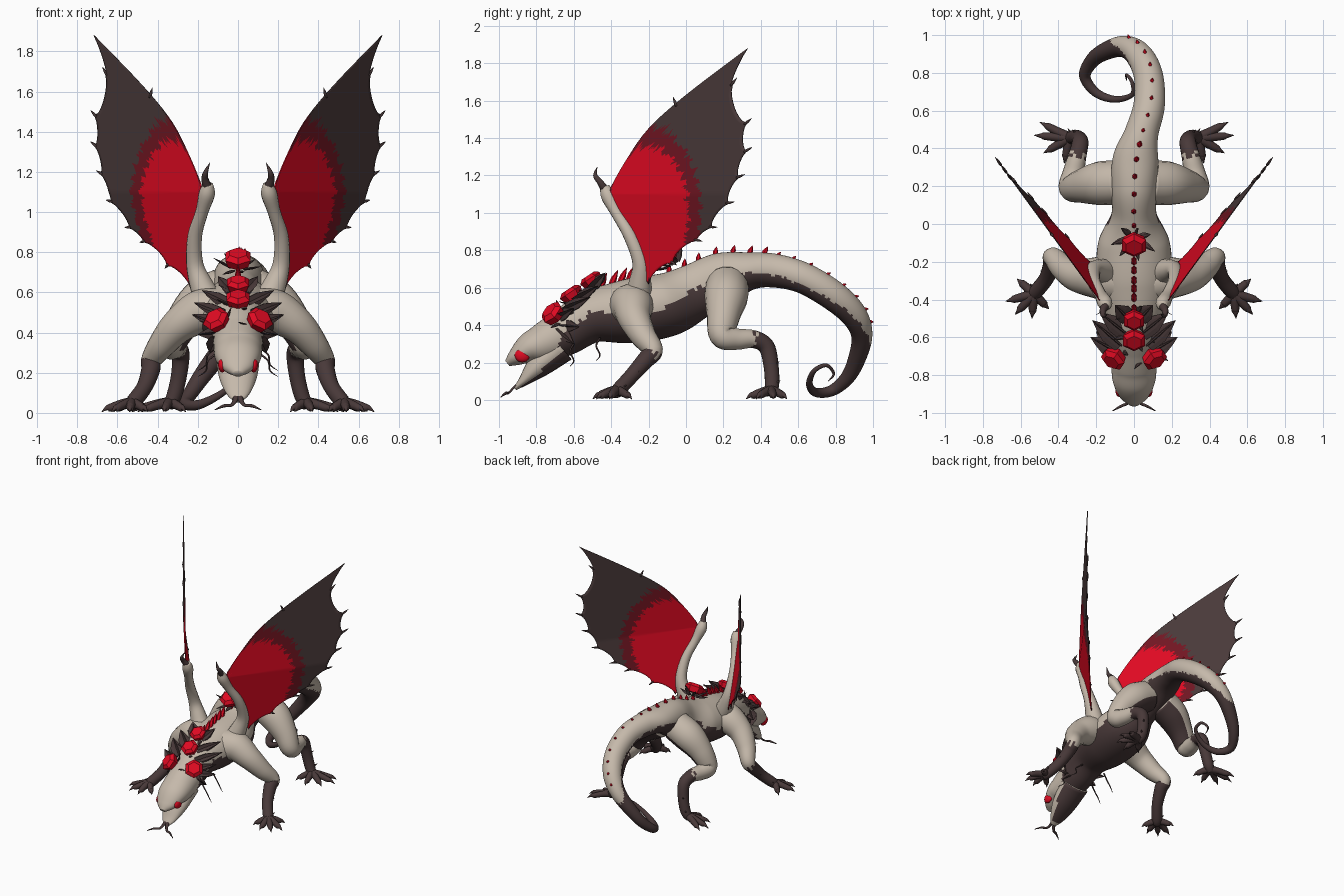
import bpy, bmesh, math, random
from mathutils import Vector

random.seed(4)
if "Cube" in bpy.data.objects:
    bpy.data.objects.remove(bpy.data.objects["Cube"])


def material(name, r, g, b):
    m = bpy.data.materials.new(name)
    m.use_nodes = True
    m.diffuse_color = (r, g, b, 1)
    node = m.node_tree.nodes["Principled BSDF"]
    node.inputs["Base Color"].default_value = (r, g, b, 1)
    node.inputs["Roughness"].default_value = 0.8
    return m


MATS = [material("pale_hide", 0.56, 0.485, 0.405),
        material("dark_hide", 0.066, 0.041, 0.041),
        material("bright_red", 0.74, 0.003, 0.016),
        material("maroon", 0.165, 0.008, 0.016)]
PALE, DARK, RED, MAROON = range(4)


def finish(bm, name, smooth=True, mirror=True, thickness=0):
    bmesh.ops.recalc_face_normals(bm, faces=bm.faces)
    for f in bm.faces:
        f.smooth = smooth
    me = bpy.data.meshes.new(name)
    bm.to_mesh(me)
    bm.free()
    for m in MATS:
        me.materials.append(m)
    ob = bpy.data.objects.new(name, me)
    bpy.context.collection.objects.link(ob)
    if thickness:
        mod = ob.modifiers.new("thickness", 'SOLIDIFY')
        mod.thickness, mod.offset = thickness, 0
    if mirror:
        ob.modifiers.new("mirror", 'MIRROR').use_mirror_merge = False


def spline(pts, steps):
    """Smooth curve through points of any dimension."""
    out = []
    for i in range(len(pts) - 1):
        a, b, c, d = (pts[max(0, min(len(pts) - 1, i + k))] for k in (-1, 0, 1, 2))
        for s in range(steps):
            t = s / steps
            out.append([0.5 * (2 * q + (r - p) * t + (2 * p - 5 * q + 4 * r - w) * t ** 2
                               + (3 * q - p - 3 * r + w) * t ** 3)
                        for p, q, r, w in zip(a, b, c, d)])
    return out + [list(pts[-1])]


def sweep(bm, pts, rule=None, seg=14, steps=5, colour=PALE):
    """Oval tube along points (x, y, z, width[, height]); returns its frames."""
    path = spline([tuple(p) if len(p) == 5 else (*p, p[3]) for p in pts], steps)
    pos = [Vector(p[:3]) for p in path]
    up, rings, frames = None, [], []
    for i, p in enumerate(path):
        t = (pos[min(i + 1, len(pos) - 1)] - pos[max(i - 1, 0)]).normalized()
        if up is None:
            up = Vector((1, 0, 0)) if abs(t.z) > 0.9 else Vector((0, 0, 1))
        up = (up - t * up.dot(t)).normalized()
        side = t.cross(up)
        w, h = max(p[3], 0.001), max(p[4], 0.001)
        rings.append([bm.verts.new(pos[i] + side * w * math.cos(a) + up * h * math.sin(a))
                      for a in (math.tau * k / seg for k in range(seg))])
        frames.append((pos[i], t, up.copy(), h))
    for i in range(len(rings) - 1):
        for k in range(seg):
            j = (k + 1) % seg
            f = bm.faces.new((rings[i][k], rings[i][j], rings[i + 1][j], rings[i + 1][k]))
            s = math.sin(math.tau * (k + 0.5) / seg)
            f.material_index = rule((i + 0.5) / steps, s) if rule else colour
    for ring in (rings[0], rings[-1]):
        cap = bm.faces.new(ring)
        cap.material_index = rule(0 if ring is rings[0] else len(pts) - 1, 0) if rule else colour
    return frames


def thorn(bm, base, tip, width, flat=1.0, colour=DARK):
    a, b = Vector(base), Vector(tip)
    m = a.lerp(b, 0.45)
    sweep(bm, [(*a, width * 0.7, width * 0.7 * flat), (*m, width * 0.8, width * 0.8 * flat),
               (*b, 0.001, 0.001)], seg=6, steps=2, colour=colour)


# Head, torso and curled tail in one sweep; dark underside below a wandering line
body = [(0, -.955, .195, .025, .018), (0, -.915, .225, .074, .045), (0, -.84, .275, .11, .082),
        (0, -.76, .305, .12, .108), (0, -.65, .36, .125, .125), (0, -.5, .445, .15, .14),
        (0, -.3, .475, .195, .172), (0, -.1, .51, .19, .17), (0, .05, .58, .12, .15),
        (0, .2, .65, .125, .14), (.01, .35, .69, .12, .1), (.04, .48, .69, .09, .09),
        (.08, .63, .65, .083, .083), (.075, .79, .555, .077, .08), (.02, .9, .45, .07, .07),
        (-.06, .94, .34, .056, .056), (-.16, .91, .21, .046, .046), (-.225, .86, .115, .038, .038),
        (-.26, .78, .05, .03, .03), (-.2, .695, .04, .024, .024), (-.1, .66, .085, .018, .018),
        (-.01, .685, .155, .013, .013), (-.01, .75, .185, .01, .01), (-.04, .79, .14, .007, .007),
        (-.04, .76, .1, .002, .002)]
LINE = [-2, -2, -2, -.85, .05, .1, -.15, -.05, .1, 0, -.05, -.15, -.35, -.2, 0, .4] + [2] * 10


def belly(u, s):
    i = min(int(u), len(LINE) - 2)
    line = LINE[i] + (LINE[i + 1] - LINE[i]) * (u - i) + .06 * math.sin(u * 9)
    return DARK if s < line + random.uniform(-.08, .08) else PALE


bm = bmesh.new()
frames = sweep(bm, body, belly, seg=44, steps=12)
finish(bm, "body_and_tail", mirror=False)


def chin(u, s):
    return DARK if (u > 1.9 and s < -.3) or (u > .5 and s < -.6) else PALE


bm = bmesh.new()
sweep(bm, [(0, -.915, .06, .022, .01), (0, -.87, .1, .06, .028), (0, -.79, .18, .095, .065),
           (0, -.67, .285, .11, .09)], chin, seg=20)
finish(bm, "lower_jaw", mirror=False)

bm = bmesh.new()
sweep(bm, [(0, -.78, .16, .02, .008), (.008, -.9, .085, .016, .007), (.03, -.945, .04, .01, .006),
           (.07, -.965, .035, .008), (.115, -.99, .015, .002)], seg=6, colour=DARK)
finish(bm, "forked_tongue")

bm = bmesh.new()
bmesh.ops.create_icosphere(bm, subdivisions=2, radius=.042)
bmesh.ops.scale(bm, vec=(.5, 1, .9), verts=bm.verts)
bmesh.ops.translate(bm, vec=(.079, -.875, .238), verts=bm.verts)
for f in bm.faces:
    f.material_index = RED
finish(bm, "eye")

# Red spines down the back, tall between the shoulders and low on the tail
bm = bmesh.new()
for first, last, step, size, width in ((64, 82, 3, .075, .02), (90, 130, 6, .042, .017),
                                       (132, 177, 6, .024, .012)):
    for p, t, up, h in frames[first:last:step]:
        base = p + up * (h - .01)
        thorn(bm, base, base + up * size + t * size * .6, width, colour=RED)
finish(bm, "back_spines", smooth=False, mirror=False)


# Six-sided gems ringed by dark thorns
def gem(bm, thorns, loc, normal, r, ring):
    n, c = Vector(normal).normalized(), Vector(loc)
    rot = n.to_track_quat('Z', 'Y').to_matrix()
    for low, high, w1, w2 in ((-.5, .1, .8, 1), (.1, .4, 1, .65)):
        made = bmesh.ops.create_cone(bm, cap_ends=True, segments=6, radius1=r * w1,
                                     radius2=r * w2, depth=r * (high - low))
        for v in made["verts"]:
            v.co = rot @ (v.co + Vector((0, 0, r * (low + high) / 2))) + c
    for k in range(ring):
        a = math.tau * (k + .5) / ring
        d = rot @ Vector((math.cos(a), math.sin(a), 0))
        thorn(thorns, c + d * r * .5 - n * r * .8,
              c + d * r * random.uniform(1.3, 1.7) - n * r * random.uniform(0, .5), r * .28, .4)


bm, thorns = bmesh.new(), bmesh.new()
for y, z, r, ring in ((-.615, .57, .066, 3), (-.51, .645, .062, 3), (-.11, .772, .073, 7)):
    gem(bm, thorns, (0, y, z), (0, -.55, .83), r, ring)
for x in (-.11, .11):
    gem(bm, thorns, (x, -.715, .465), (x * 4, -.65, .6), .07, 3)
for f in bm.faces:
    f.material_index = RED
finish(bm, "gems", smooth=False, mirror=False)
finish(thorns, "gem_thorns", smooth=False, mirror=False)

# Neck frill of crossed leaves
bm = bmesh.new()
for base, tip in (((.08, -.68, .44), (.23, -.6, .49)), ((.09, -.66, .4), (.2, -.57, .39)),
                  ((.07, -.64, .49), (.22, -.51, .55)), ((.04, -.58, .54), (.18, -.47, .61)),
                  ((.03, -.5, .6), (.1, -.43, .68)), ((.1, -.68, .38), (.14, -.6, .3))):
    for width, flat in ((.058, .13), (.01, 4.2)):
        thorn(bm, base, tip, width, flat)
finish(bm, "neck_frill", smooth=False)
bm = bmesh.new()
for y, z in ((-.6, .3), (-.46, .33)):
    sweep(bm, [(.1, y, z, .006), (.15, y - .02, z - .04, .005), (.16, y, z - .09, .004),
               (.2, y - .02, z - .12, .001)], seg=5, colour=DARK)
finish(bm, "neck_tendrils")


# Legs: pale above, dark below, with splayed clawed toes
def leg(name, pts, dark_from, inner_dark, foot, toes):
    def hide(u, s):
        low = u + random.uniform(-.15, .15) > dark_from
        return DARK if low or (u < 3 and s < inner_dark) else PALE

    bm = bmesh.new()
    sweep(bm, pts, hide, seg=18, steps=6)
    f = Vector(foot)
    for x, y in toes:
        tip = Vector((x, y, .004))
        knuckle, joint = f.lerp(tip, .35), f.lerp(tip, .7)
        sweep(bm, [(*f, .03), (knuckle.x, knuckle.y, .042, .024), (joint.x, joint.y, .026, .02),
                   (*f.lerp(tip, .8).xy, .026, .013), (*tip, .001)], seg=8, steps=3, colour=DARK)
    for p in pts[-3:-1]:
        c = Vector(p[:3])
        thorn(bm, c, c + Vector((.03, .045, .025)), .011)
    finish(bm, name)


leg("front_leg", [(.1, -.3, .5, .12), (.19, -.285, .5, .112), (.295, -.275, .435, .088),
                  (.375, -.23, .345, .07), (.43, -.175, .265, .052), (.435, -.215, .215, .047),
                  (.465, -.29, .13, .04), (.52, -.36, .055, .038), (.54, -.39, .03, .025)],
    4.3, -2, (.53, -.37, .05), ((.68, -.41), (.63, -.48), (.54, -.5), (.45, -.45), (.62, -.29)))
leg("hind_leg", [(.07, .22, .61, .115), (.18, .215, .55, .116), (.275, .2, .45, .09),
                 (.33, .195, .345, .07), (.32, .27, .325, .058), (.3, .36, .325, .048),
                 (.285, .43, .285, .044), (.295, .455, .18, .04), (.32, .46, .08, .038),
                 (.35, .45, .035, .03)],
    5.0, -.5, (.34, .455, .05), ((.5, .54), (.53, .47), (.48, .375), (.37, .32), (.26, .36)))

# Wing arm with hooked thumb claw
bm = bmesh.new()
sweep(bm, [(.14, -.26, .54, .075), (.18, -.245, .63, .06), (.215, -.245, .74, .043),
           (.215, -.3, .88, .036), (.18, -.37, 1.0, .032), (.155, -.415, 1.09, .04),
           (.15, -.435, 1.14, .026)])
sweep(bm, [(.15, -.43, 1.12, .024), (.165, -.46, 1.165, .018), (.16, -.485, 1.2, .012),
           (.14, -.475, 1.245, .001)], seg=8, colour=DARK)
finish(bm, "wing_arm")

# Wing membrane: fan from the wrist to a scalloped edge, coloured in ragged bands
lead = spline([(-.4, 1.14), (-.32, 1.28), (-.2, 1.45), (0, 1.63), (.33, 1.88)], 5)
claws = [(.33, 1.88), (.25, 1.69), (.325, 1.48), (.325, 1.33), (.285, 1.19), (.23, 1.05),
         (.14, .92), (.06, .85), (-.07, .73), (-.2, .62), (-.24, .68)]
wrist, edge = Vector((-.41, 1.09)), [Vector(p) for p in lead]
for a, b in zip(claws, claws[1:]):
    a, b = Vector(a), Vector(b)
    for s in range(1, 9):
        q = a.lerp(b, s / 8)
        edge.append(q + (wrist - q).normalized() * .16 * (a - b).length * math.sin(math.pi * s / 8) ** .5
                    if s < 8 else q)


def wing_point(y, z):
    return Vector((.17 + .73 * (y + .42) - .2 * max(0, 1.1 - z), y, z))


bm = bmesh.new()
RINGS = 40
grid = [[bm.verts.new(wing_point(*wrist.lerp(e, (r + .2) / (RINGS + .2)))) for r in range(RINGS + 1)]
        for e in edge]
for n, (left, right) in enumerate(zip(grid, grid[1:])):
    jag = .05 * math.sin(n * 1.1) + random.uniform(-.025, .025)
    for r in range(RINGS):
        f = bm.faces.new((left[r], left[r + 1], right[r + 1], right[r]))
        c = f.calc_center_median()
        d = math.hypot((c.y + .2) / .215, (c.z - 1.0) / .355) + jag
        f.material_index = RED if d < 1 else MAROON if d < 1.3 else DARK
finish(bm, "wing_membrane", thickness=.006)

# Finger claws along the wing edge
bm = bmesh.new()
for y, z in claws[1:-2]:
    out = (Vector((y, z)) - wrist).normalized() * .03
    thorn(bm, wing_point(y - out.x * .5, z - out.y * .5), wing_point(y + out.x, z + out.y + .012), .009)
thorn(bm, wing_point(-.05, 1.57), wing_point(-.07, 1.62), .01)
finish(bm, "wing_claws")
